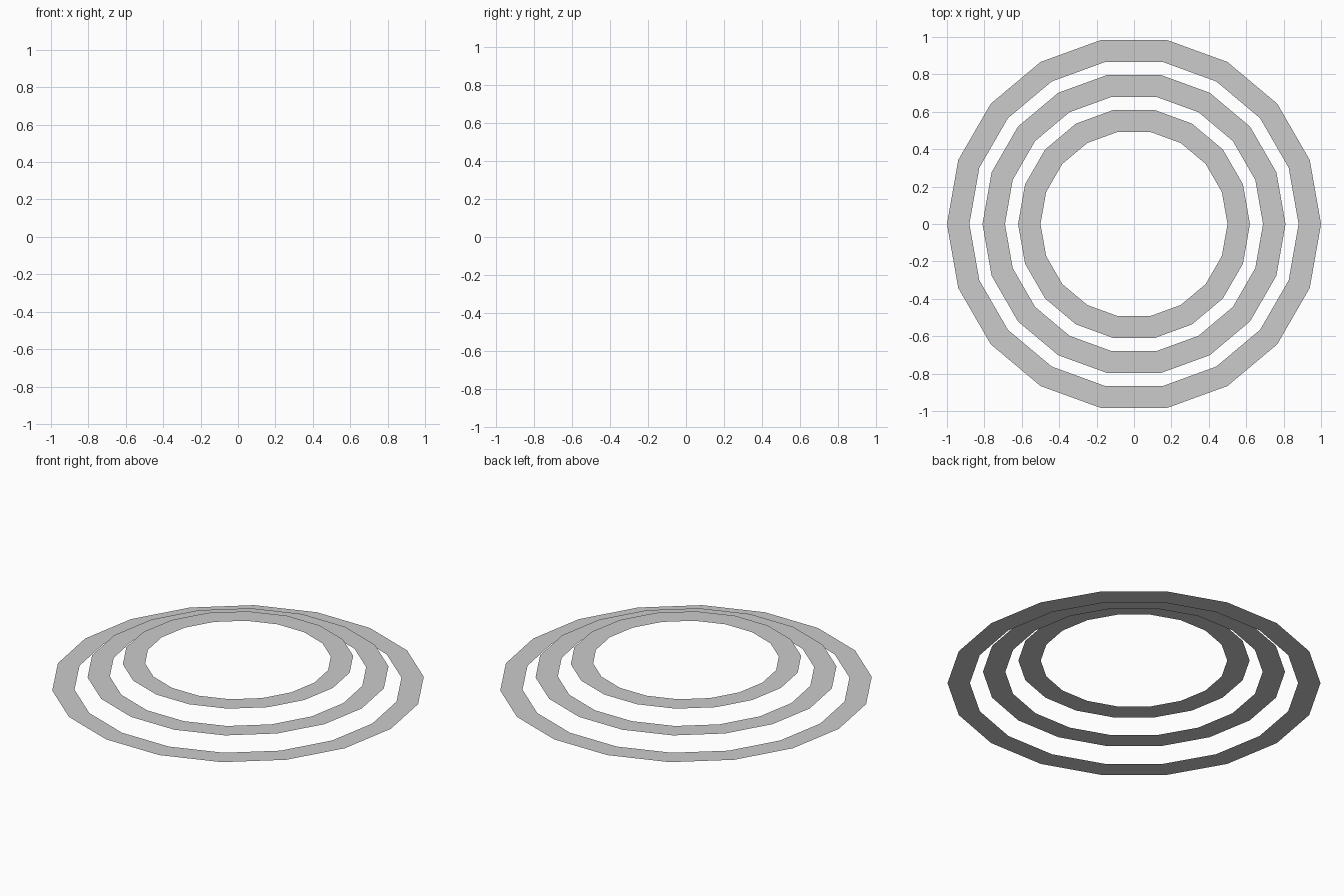
import bpy, bmesh
from math import cos, sin, pi

if "Cube" in bpy.data.objects:
    bpy.data.objects.remove(bpy.data.objects["Cube"])

SIDES = 18


def flat_ring(name, outer, inner, z):
    bm = bmesh.new()
    loops = [[bm.verts.new((r * cos(2 * pi * i / SIDES), r * sin(2 * pi * i / SIDES), z))
              for i in range(SIDES)] for r in (outer, inner)]
    for i in range(SIDES):
        j = (i + 1) % SIDES
        # wound so the normals face up
        bm.faces.new((loops[0][i], loops[0][j], loops[1][j], loops[1][i]))
    mesh = bpy.data.meshes.new(name)
    bm.to_mesh(mesh)
    bm.free()
    obj = bpy.data.objects.new(name, mesh)
    bpy.context.collection.objects.link(obj)
    return obj


# three paper-thin rings, each smaller one floating a step higher
flat_ring("outer_ring", 1.0, 0.88, 0.0)
flat_ring("middle_ring", 0.81, 0.69, 0.07)
flat_ring("inner_ring", 0.62, 0.50, 0.14)
